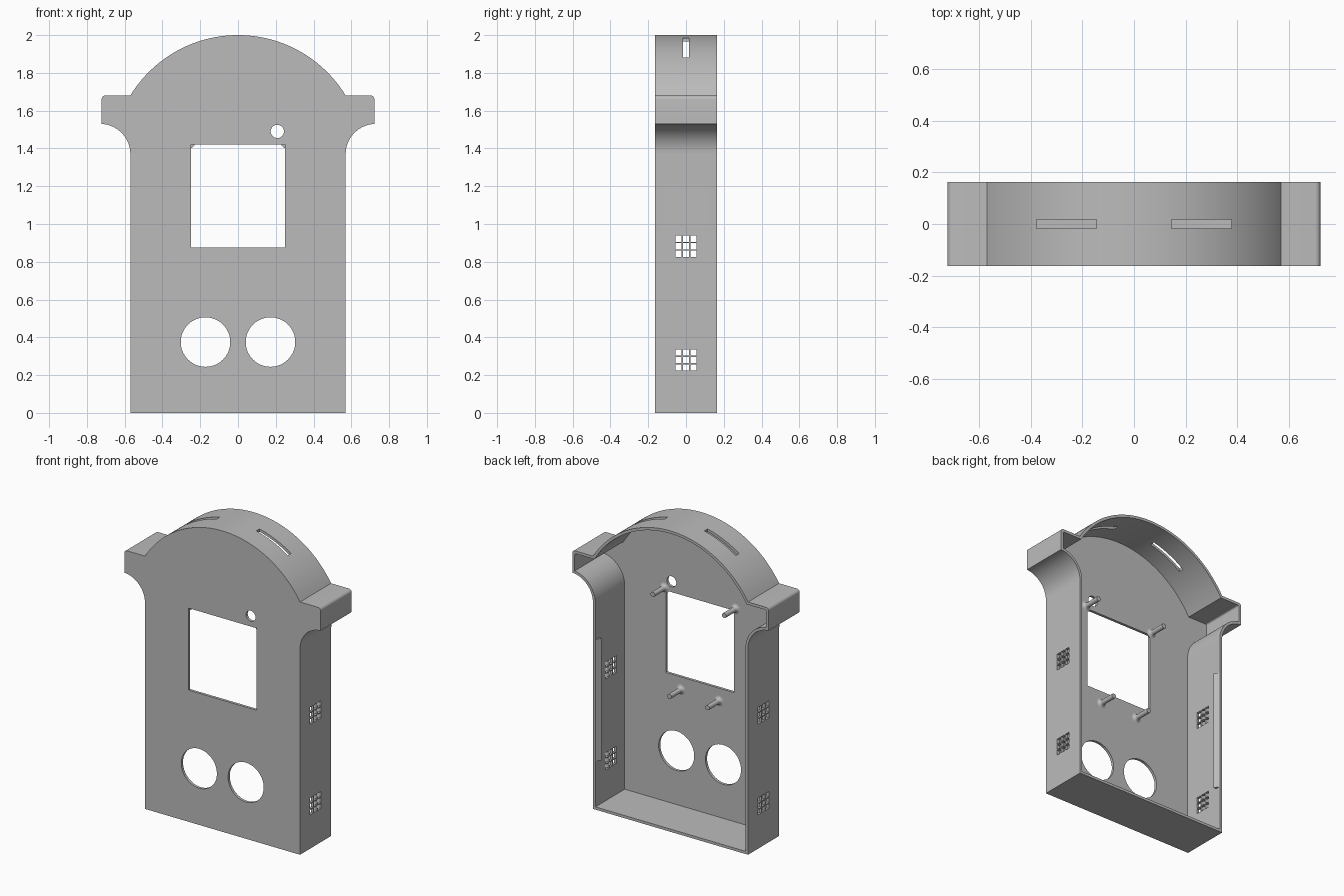
import bpy, bmesh, math
from mathutils import Matrix, Vector

if "Cube" in bpy.data.objects:
    bpy.data.objects.remove(bpy.data.objects["Cube"], do_unlink=True)

HALF_DEPTH = 0.163
WALL = 0.018
BODY_X, SHOULDER_X, SHOULDER_Z, SHOULDER_LOW = 0.57, 0.722, 1.68, 1.53
COVE_X, COVE_Z, COVE_R = 0.73, 1.37, 0.16
ARCH_R = 0.668
ARCH_Z = 2 - ARCH_R

grey = bpy.data.materials.new("plain grey")
grey.use_nodes = True
grey.diffuse_color = (0.5, 0.5, 0.5, 1)
grey.node_tree.nodes["Principled BSDF"].inputs["Base Color"].default_value = (0.5, 0.5, 0.5, 1)


def finish(bm, name, smooth=True):
    """Turn a bmesh into a grey object."""
    bmesh.ops.recalc_face_normals(bm, faces=bm.faces)
    mesh = bpy.data.meshes.new(name)
    bm.to_mesh(mesh)
    bm.free()
    mesh.materials.append(grey)
    obj = bpy.data.objects.new(name, mesh)
    bpy.context.collection.objects.link(obj)
    if smooth:
        shade(obj)
    return obj


def select(obj):
    bpy.ops.object.select_all(action="DESELECT")
    obj.select_set(True)
    bpy.context.view_layer.objects.active = obj


def shade(obj):
    select(obj)
    bpy.ops.object.shade_smooth_by_angle(angle=math.radians(30))


def arc(cx, cz, r, start, end, steps):
    return [(cx + r * math.cos(start + (end - start) * i / steps),
             cz + r * math.sin(start + (end - start) * i / steps)) for i in range(steps + 1)]


def outline(t):
    """Closed silhouette, moved inward by t."""
    sx, top, cove = SHOULDER_X - t, SHOULDER_Z - t, COVE_R + t
    right = [(BODY_X - t, t)]
    right += arc(COVE_X, COVE_Z, cove, math.pi, math.acos((sx - COVE_X) / cove), 16)
    round_r = 0.02 - t / 2
    right += arc(sx - round_r, top - round_r, round_r, 0, math.pi / 2, 5)
    start = math.asin((top - ARCH_Z) / (ARCH_R - t))
    right += arc(0, ARCH_Z, ARCH_R - t, start, math.pi / 2, 28)
    return right + [(-x, z) for x, z in reversed(right[:-1])]


def add_box(bm, centre, size):
    matrix = Matrix.Translation(centre) @ Matrix.Diagonal((*size, 1))
    bmesh.ops.create_cube(bm, size=1, matrix=matrix)


def add_drill(bm, x, z, r):
    matrix = Matrix.Translation((x, -0.2, z)) @ Matrix.Rotation(math.pi / 2, 4, "X")
    bmesh.ops.create_cone(bm, cap_ends=True, segments=64, radius1=r, radius2=r,
                          depth=0.2, matrix=matrix)


# Open-backed shell: front plate, outer wall, rim, inner wall, inner plate
bm = bmesh.new()
rings = []
for t, y in ((0, -HALF_DEPTH), (0, HALF_DEPTH), (WALL, HALF_DEPTH), (WALL, WALL - HALF_DEPTH)):
    rings.append([bm.verts.new((x, y, z)) for x, z in outline(t)])
bm.faces.new(rings[0])
bm.faces.new(rings[-1])
count = len(rings[0])
for a, b in zip(rings, rings[1:]):
    for i in range(count):
        j = (i + 1) % count
        bm.faces.new((a[i], a[j], b[j], b[i]))
shell = finish(bm, "case_shell", smooth=False)

# Openings: screen, two speakers, sensor hole, arch slots, side vents
bm = bmesh.new()
add_box(bm, (0, -0.2, 1.1475), (0.5, 0.2, 0.545))
for x in (-0.172, 0.172):
    add_drill(bm, x, 0.375, 0.131)
add_drill(bm, 0.208, 1.49, 0.035)
for x in (-0.262, 0.262):
    add_box(bm, (x, 0, 1.95), (0.232, 0.034, 0.3))
for centre_z in (0.28, 0.883):
    for row in (-1, 0, 1):
        for col in (-1, 0, 1):
            add_box(bm, (0, col * 0.0395, centre_z + row * 0.0395), (1.4, 0.034, 0.034))
cutter = finish(bm, "opening_cutter", smooth=False)
cutter.hide_render = True

cut = shell.modifiers.new("openings", "BOOLEAN")
cut.operation = "DIFFERENCE"
cut.solver = "EXACT"
cut.object = cutter
select(shell)
bpy.ops.object.modifier_apply(modifier=cut.name)
bpy.data.objects.remove(cutter, do_unlink=True)
shade(shell)


# Mounting posts with flared feet
def post(name, x, z):
    bm = bmesh.new()
    foot = WALL - HALF_DEPTH
    foot_r, pin_r, length = 0.036, 0.016, 0.12
    flare = foot_r - pin_r
    profile = [(0, -0.004), (foot_r, -0.004)]
    profile += [(foot_r - flare * math.sin(a * math.pi / 12),
                 flare * (1 - math.cos(a * math.pi / 12))) for a in range(7)]
    profile += [(pin_r, length), (0, length)]
    verts = [bm.verts.new((x + r, foot + d, z)) for r, d in profile]
    edges = [bm.edges.new(pair) for pair in zip(verts, verts[1:])]
    bmesh.ops.spin(bm, geom=verts + edges, cent=(x, 0, z), axis=(0, 1, 0),
                   angle=math.tau, steps=24)
    bmesh.ops.remove_doubles(bm, verts=bm.verts, dist=0.0002)
    finish(bm, name)


for side, sign in (("left", 1), ("right", -1)):
    post("upper_post_" + side, sign * 0.262, 1.435)
    post("lower_post_" + side, sign * 0.14, 0.79)

    # Wedge-shaped snap ridge inside the rear edge of each side wall
    bm = bmesh.new()
    inner = BODY_X - WALL
    section = ((inner + 0.004, 0.16), (inner, 0.16), (inner - 0.02, 0.128), (inner + 0.004, 0.128))
    base = bm.faces.new([bm.verts.new((sign * x, y, 0.32)) for x, y in section])
    grown = bmesh.ops.extrude_face_region(bm, geom=[base], use_keep_orig=True)
    moved = [v for v in grown["geom"] if isinstance(v, bmesh.types.BMVert)]
    bmesh.ops.translate(bm, verts=moved, vec=Vector((0, 0, 0.81)))
    finish(bm, "snap_ridge_" + side)
